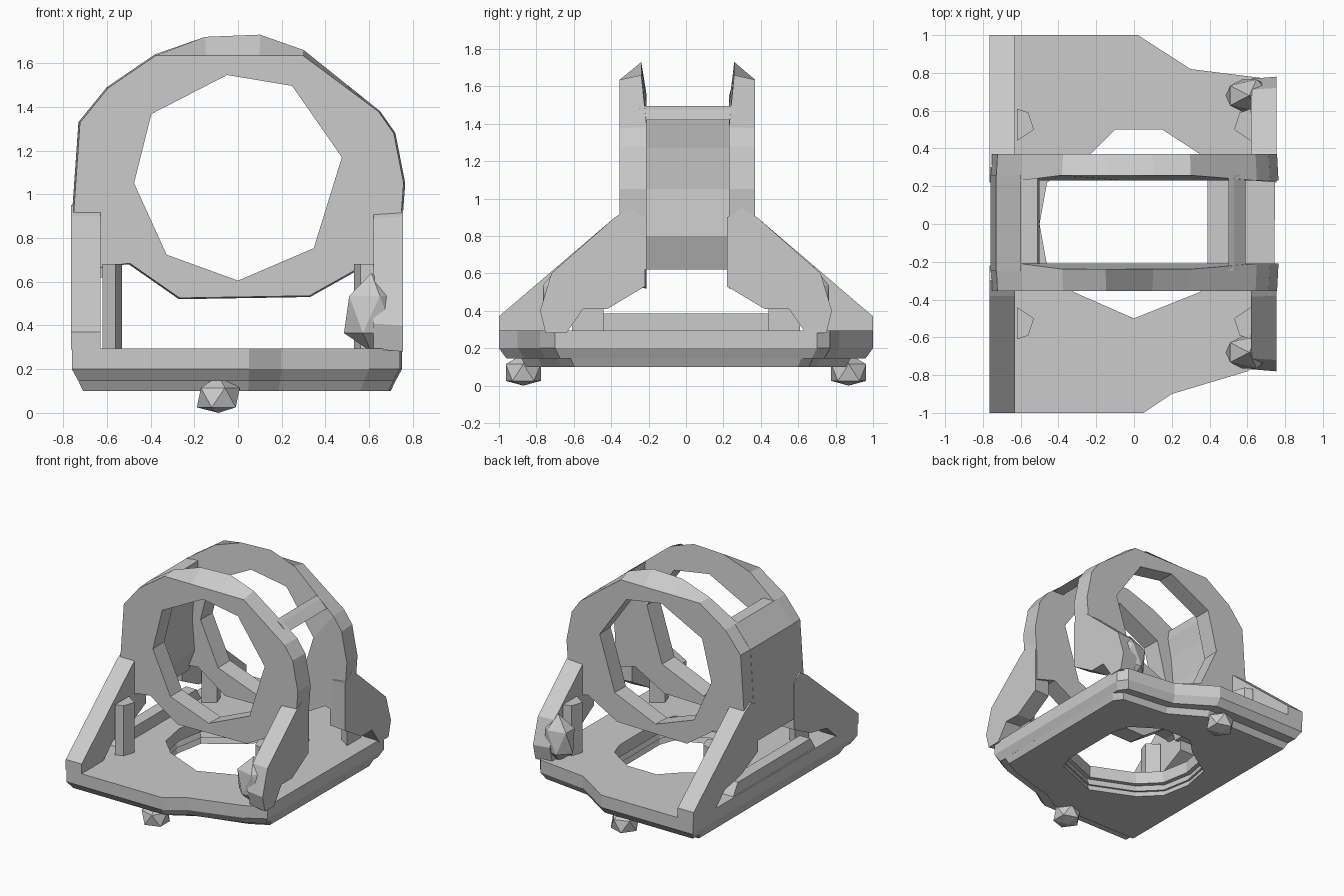
import bpy, bmesh
from mathutils import Vector

cube = bpy.data.objects.get("Cube")
if cube:
    bpy.data.objects.remove(cube, do_unlink=True)

grey = bpy.data.materials.new("plain grey")
grey.use_nodes = True
tone = (0.6, 0.6, 0.6, 1)
grey.diffuse_color = tone
grey.node_tree.nodes["Principled BSDF"].inputs["Base Color"].default_value = tone


def finish(name, bm):
    bmesh.ops.recalc_face_normals(bm, faces=bm.faces[:])
    mesh = bpy.data.meshes.new(name)
    bm.to_mesh(mesh)
    bm.free()
    mesh.materials.append(grey)
    obj = bpy.data.objects.new(name, mesh)
    bpy.context.collection.objects.link(obj)
    return obj


def prism(name, axis, start, end, outline, hole=None, taper=1.0, centre=(0, 0)):
    """Extrude an outline along an axis; the end face may be scaled by taper."""
    def place(p, d):
        return Vector({"x": (d, p[0], p[1]), "y": (p[0], d, p[1]), "z": (p[0], p[1], d)}[axis])
    bm = bmesh.new()
    for loop in filter(None, (outline, hole)):
        vs = [bm.verts.new(place(p, start)) for p in loop]
        for i, v in enumerate(vs):
            bm.edges.new((v, vs[i - 1]))
    bmesh.ops.triangle_fill(bm, use_beauty=True, edges=bm.edges[:])
    bmesh.ops.dissolve_limit(bm, angle_limit=0.01, verts=bm.verts[:], edges=bm.edges[:])
    out = bmesh.ops.extrude_face_region(bm, geom=bm.faces[:], use_keep_orig=True)
    mid, shift = place(centre, end), place((0, 0), end - start)
    for v in (g for g in out["geom"] if isinstance(g, bmesh.types.BMVert)):
        v.co = mid + (v.co + shift - mid) * taper
    return finish(name, bm)


def gem(name, centre, radii, floor=0.0):
    """Faceted lump, flattened where it would go below the floor."""
    bm = bmesh.new()
    bmesh.ops.create_icosphere(bm, subdivisions=1, radius=1)
    for v in bm.verts:
        v.co = Vector(c + r * a for c, r, a in zip(centre, radii, v.co))
        v.co.z = max(v.co.z, floor)
    return finish(name, bm)


def mirror_y(points):
    return points + [(-y, z) for y, z in reversed(points)]


def scaled(points, sx, sy):
    return [(x * sx, y * sy) for x, y in points]


# Base plate: upper slab, chamfered underside and inset lower slab
base = [(-.76, -1), (.05, -1), (.2, -.9), (.6, -.78), (.74, -.7), (.75, .7),
        (.7, .77), (.3, .82), (.02, 1), (-.76, 1)]
opening = [(-.5, 0), (-.46, .22), (-.22, .38), (-.1, .5), (.15, .5), (.35, .37), (.39, .25),
           (.39, -.25), (.35, -.36), (0, -.5), (-.32, -.36), (-.46, -.22)]
prism("base_upper", "z", .2, .295, base, opening)
prism("base_chamfer", "z", .2, .145, base, scaled(opening, 1.07, 1.07), .96)
prism("base_lower", "z", .145, .1, scaled(base, .96, .88), scaled(opening, 1.06, 1.06), .97)
prism("base_rail", "x", -.75, -.66, mirror_y([(-.5, .29), (-.44, .385)]))

# Front and back rings, sloped off along the crown
ring = [(-.76, .62), (-.76, .9), (-.73, 1.33), (-.6, 1.49), (-.38, 1.64), (-.15, 1.72),
        (.1, 1.73), (.3, 1.66), (.5, 1.5), (.65, 1.38), (.72, 1.28), (.765, 1.05), (.75, .85),
        (.75, .62), (.58, .67), (.33, .53), (-.27, .52), (-.5, .68), (-.6, .67)]
bore = [(-.05, 1.55), (-.4, 1.37), (-.48, 1.05), (-.33, .72), (0, .6), (.35, .75),
        (.48, 1.17), (.25, 1.5)]
for name, inner, outer in (("front_ring", -.21, -.355), ("back_ring", .23, .37)):
    obj = prism(name, "y", inner, outer, ring, bore, .99, (0, 1.1))
    for v in obj.data.vertices:
        if v.co.z > 1.6:
            if abs(v.co.y - outer) < .01:
                v.co.z = min(v.co.z, 1.635)
            else:
                v.co.y += (outer - inner) * .2

# Solid right wall and the top bar above the open left side
prism("right_wall", "y", -.25, .26,
      [(-.76, .62), (-.76, .9), (-.73, 1.33), (-.6, 1.49), (-.51, 1.49), (-.5, 1.42),
       (-.53, 1.27), (-.55, 1.05), (-.53, .8), (-.6, .62)])
prism("left_top_bar", "y", -.25, .26, [(.5, 1.42), (.5, 1.495), (.53, 1.475), (.59, 1.42)])

# Legs, posts and feet, mirrored front to back
for side, sign in (("front", -1), ("back", 1)):
    def flip(points):
        return [(sign * y, z) for y, z in points]
    prism(side + "_right_strut", "x", -.765, -.63,
          flip([(1, .29), (1, .37), (.38, .9), (.3, .95), (.22, .9), (.22, .54),
                (.42, .44), (.62, .4), (.74, .29)]))
    prism(side + "_left_leg", "x", .755, .62,
          flip([(.75, .28), (.78, .4), (.72, .6), (.38, .9), (.3, .95), (.22, .9),
                (.22, .53), (.42, .41), (.55, .41), (.64, .28)]), None, .96, (sign * .5, .6))
    gem(side + "_left_knuckle", (.61, sign * .68, .45), (.14, .1, .19), .28)
    for hand, mx in (("right", -1), ("left", 1)):
        prism(side + "_" + hand + "_post", "z", .28, .68,
              [(mx * x, sign * y) for x, y in ((.62, .44), (.53, .5), (.56, .59), (.62, .61))])
    gem(side + "_foot", (-.09, sign * .87, .07), (.11, .11, .1))
